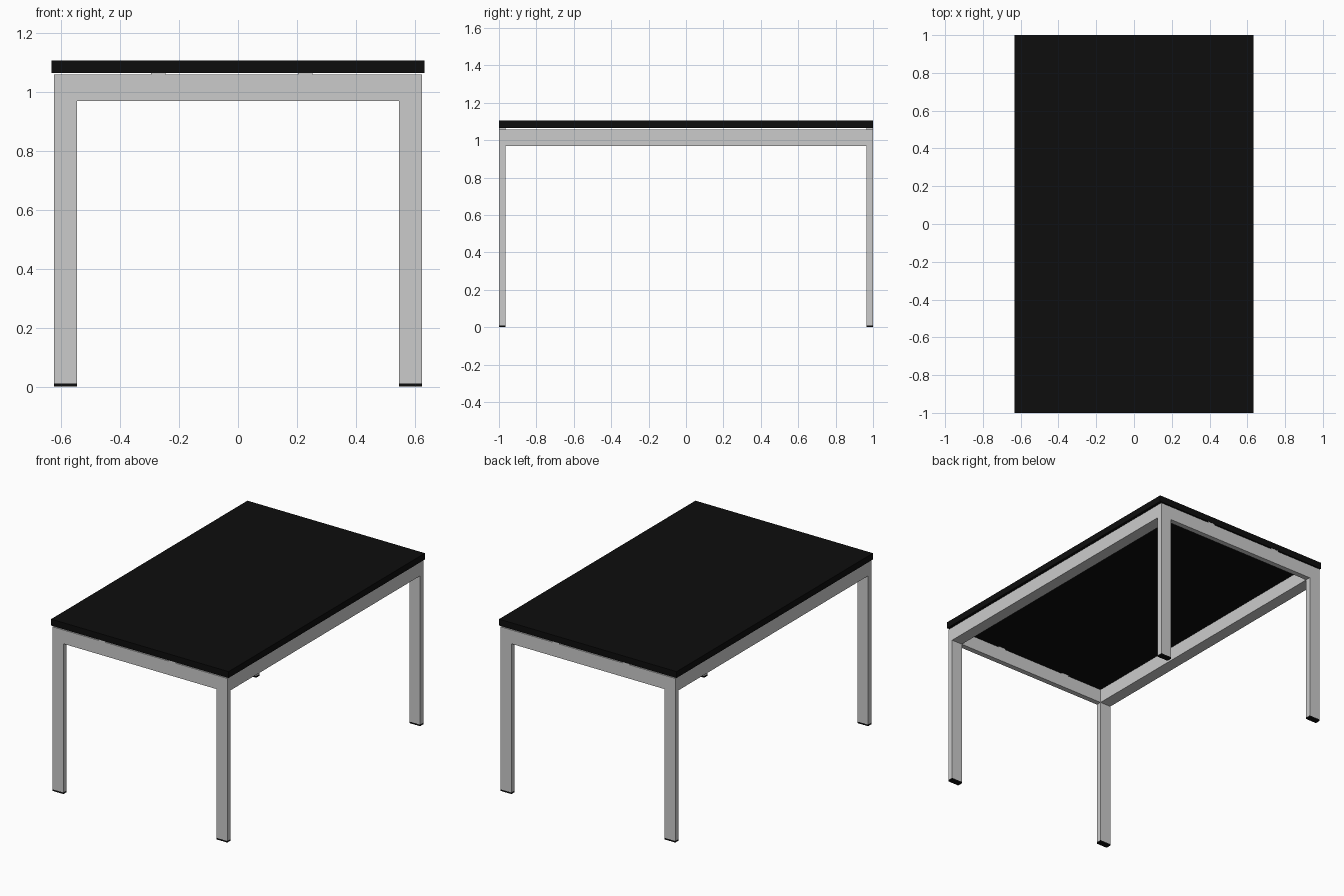
import bpy

if "Cube" in bpy.data.objects:
    bpy.data.objects.remove(bpy.data.objects["Cube"])


def material(name, rgb):
    m = bpy.data.materials.new(name)
    m.diffuse_color = (*rgb, 1)
    m.use_nodes = True
    m.node_tree.nodes["Principled BSDF"].inputs["Base Color"].default_value = m.diffuse_color
    return m


black = material("black", (0.004, 0.004, 0.004))


def box(name, x, y, z, mat=None):
    """Box from (min, max) ranges on each axis."""
    bpy.ops.mesh.primitive_cube_add(
        size=1, location=[(a + b) / 2 for a, b in (x, y, z)])
    ob = bpy.context.object
    ob.name = name
    ob.scale = [b - a for a, b in (x, y, z)]
    bpy.ops.object.transform_apply(location=False, rotation=False, scale=True)
    if mat:
        ob.data.materials.append(mat)
    return ob


def span(side, inner, outer):
    """Range between two distances on the given side of the centre."""
    return tuple(sorted((side * inner, side * outer)))


X_OUT, X_IN = 0.623, 0.546      # frame tube, wide direction
Y_OUT, Y_IN = 0.999, 0.965      # frame tube, thin direction
RAIL_LOW, RAIL_TOP = 0.969, 1.058
TOP_LOW, TOP_HIGH = 1.064, 1.105
FOOT = 0.01

# Table top
box("table_top", (-0.633, 0.633), (-1, 1), (TOP_LOW, TOP_HIGH), black)

for sy, end in ((-1, "front"), (1, "back")):
    y = span(sy, Y_IN, Y_OUT)
    # End rails between the legs
    box(end + "_rail", (-X_IN, X_IN), y, (RAIL_LOW, RAIL_TOP))
    # Spacers that lift the top off the end rails
    for cx in (-0.27, 0.228):
        box(end + "_spacer", (cx - 0.025, cx + 0.025), y, (RAIL_TOP, TOP_LOW))
    # Legs with black foot pads
    for sx, side in ((-1, "left"), (1, "right")):
        x = span(sx, X_IN, X_OUT)
        box(f"{end}_{side}_leg", x, y, (FOOT, RAIL_TOP))
        box(f"{end}_{side}_foot", x, y, (0, FOOT), black)

# Long side rails
for sx, side in ((-1, "left"), (1, "right")):
    box(side + "_rail", span(sx, X_IN, X_OUT), (-Y_IN, Y_IN), (RAIL_LOW, RAIL_TOP))
